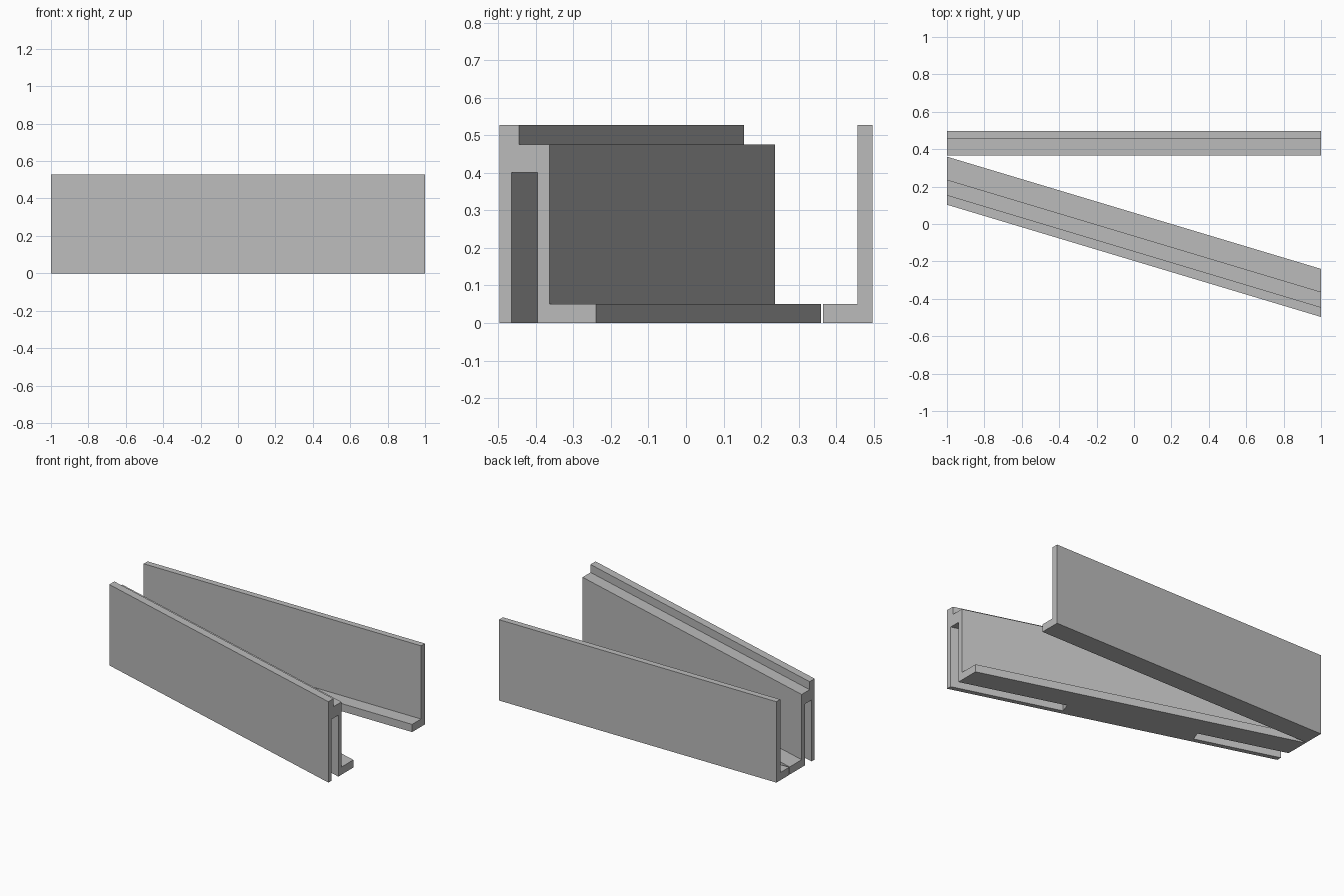
import bpy
import bmesh

SLOPE = -0.3   # sideways drift of the angled rail per unit of length
HEIGHT = 0.527

if "Cube" in bpy.data.objects:
    bpy.data.objects.remove(bpy.data.objects["Cube"], do_unlink=True)

grey = bpy.data.materials.new("plain grey")
grey.use_nodes = True
colour = (0.5, 0.5, 0.5, 1)
grey.diffuse_color = colour
grey.node_tree.nodes["Principled BSDF"].inputs["Base Color"].default_value = colour


def extrude_profile(name, profile, x0, x1, slope=0.0, skew=0.0):
    """Sweep a (y, z) profile, given at x = 1, from x0 to x1 along a slope."""
    bm = bmesh.new()
    mid = sum(y for y, z in profile) / len(profile)
    rings = []
    for x in (x0, x1):
        ring = []
        for y, z in profile:
            px = x + skew * (y - mid)
            ring.append(bm.verts.new((px, y + slope * (px - 1), z)))
        rings.append(ring)
    bm.faces.new(rings[0])
    bm.faces.new(rings[1])
    count = len(profile)
    for i in range(count):
        j = (i + 1) % count
        bm.faces.new((rings[0][i], rings[0][j], rings[1][j], rings[1][i]))
    bmesh.ops.recalc_face_normals(bm, faces=bm.faces)
    mesh = bpy.data.meshes.new(name)
    bm.to_mesh(mesh)
    bm.free()
    mesh.materials.append(grey)
    obj = bpy.data.objects.new(name, mesh)
    bpy.context.collection.objects.link(obj)
    return obj


# Straight back rail: tall wall with a low foot
extrude_profile("back_rail", [
    (0.365, 0), (0.497, 0), (0.497, HEIGHT), (0.457, HEIGHT),
    (0.457, 0.05), (0.365, 0.05)], -1, 1)

# Angled front rail: stepped top and a foot facing the back rail
front_rail = extrude_profile("front_rail", [
    (-0.497, 0), (-0.24, 0), (-0.24, 0.05), (-0.363, 0.05),
    (-0.363, 0.475), (-0.445, 0.475), (-0.445, HEIGHT), (-0.497, HEIGHT)],
    -1, 1, SLOPE)

# Deep slots cut up from below at both ends, with a solid middle
slot = [(-0.465, -0.1), (-0.395, -0.1), (-0.395, 0.4), (-0.465, 0.4)]
bpy.context.view_layer.objects.active = front_rail
for x0, x1 in ((-1.2, -0.46), (0.33, 1.2)):
    cutter = extrude_profile("slot_cutter", slot, x0, x1, SLOPE, -SLOPE)
    cutter.hide_render = True
    cut = front_rail.modifiers.new("slot", "BOOLEAN")
    cut.operation = "DIFFERENCE"
    cut.solver = "EXACT"
    cut.object = cutter
    bpy.ops.object.modifier_apply(modifier=cut.name)
    bpy.data.objects.remove(cutter, do_unlink=True)
